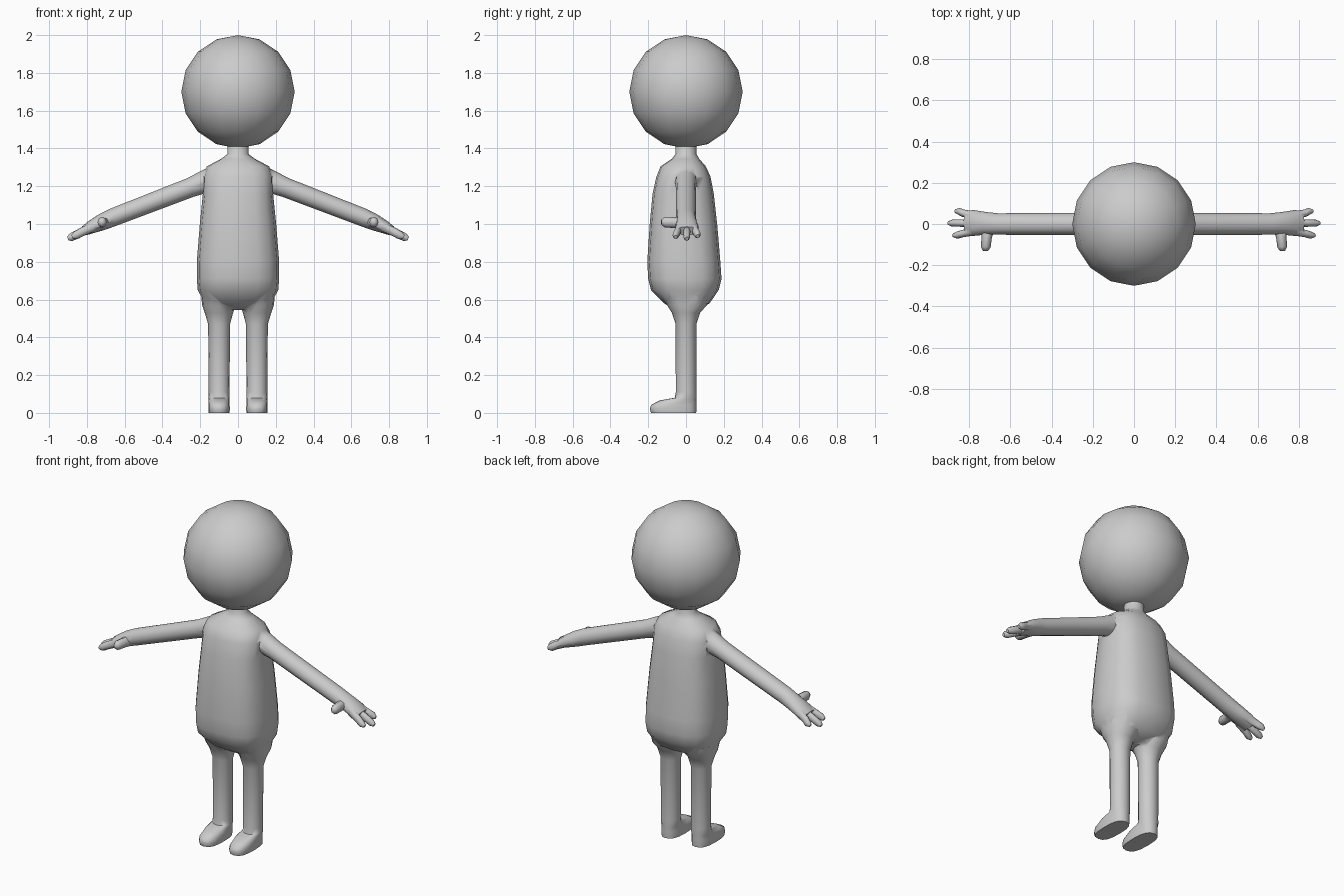
import bpy, bmesh, math
from mathutils import Vector

if "Cube" in bpy.data.objects:
    bpy.data.objects.remove(bpy.data.objects["Cube"])

grey = bpy.data.materials.new("plain_grey")
grey.diffuse_color = (0.6, 0.6, 0.6, 1)
grey.use_nodes = True
grey.node_tree.nodes["Principled BSDF"].inputs["Base Color"].default_value = grey.diffuse_color


def make_object(name, bm):
    bmesh.ops.recalc_face_normals(bm, faces=bm.faces[:])
    mesh = bpy.data.meshes.new(name)
    bm.to_mesh(mesh)
    bm.free()
    mesh.materials.append(grey)
    obj = bpy.data.objects.new(name, mesh)
    bpy.context.collection.objects.link(obj)
    return obj


def skin(name, rings):
    """Join equal-sized point rings into a closed tube."""
    bm = bmesh.new()
    loops = [[bm.verts.new(p) for p in ring] for ring in rings]
    n = len(loops[0])
    for a, b in zip(loops, loops[1:]):
        for i in range(n):
            j = (i + 1) % n
            bm.faces.new((a[i], a[j], b[j], b[i]))
    bm.faces.new(loops[0])
    bm.faces.new(loops[-1])
    return make_object(name, bm)


def flat_ring(z, x0, x1, y0, y1, n=16, power=1.0):
    """Horizontal rounded ring filling the given bounds."""
    def rounded(v):
        return math.copysign(abs(v) ** power, v)
    pts = []
    for i in range(n):
        a = 2 * math.pi * i / n
        pts.append(((x0 + x1) / 2 + rounded(math.cos(a)) * (x1 - x0) / 2,
                    (y0 + y1) / 2 + rounded(math.sin(a)) * (y1 - y0) / 2, z))
    return pts


def limb(name, path, n=10):
    """Tube along points (x, y, z, width, height)."""
    pos = [Vector(p[:3]) for p in path]
    rings = []
    for i, p in enumerate(path):
        d = (pos[min(i + 1, len(pos) - 1)] - pos[max(i - 1, 0)]).normalized()
        side = d.cross(Vector((0, 0, 1))).normalized()
        up = side.cross(d)
        rings.append([pos[i] + side * math.cos(2 * math.pi * k / n) * p[3]
                      + up * math.sin(2 * math.pi * k / n) * p[4] for k in range(n)])
    return skin(name, rings)


def mirrored(points, s):
    return [(p[0] * s,) + tuple(p[1:]) for p in points]


# Head
bm = bmesh.new()
bmesh.ops.create_uvsphere(bm, u_segments=16, v_segments=8, radius=0.3)
bmesh.ops.translate(bm, verts=bm.verts[:], vec=(0, 0, 1.7))
head = make_object("head", bm)

# Torso and neck: height, half width, front, back, corner roundness
torso = [(0.545, 0.10, -0.06, 0.06, 0.9), (0.58, 0.175, -0.115, 0.125, 0.8),
         (0.65, 0.213, -0.185, 0.173, 0.75), (0.71, 0.218, -0.2, 0.188, 0.75),
         (0.80, 0.218, -0.205, 0.182, 0.75), (1.0, 0.202, -0.192, 0.165, 0.75),
         (1.16, 0.186, -0.177, 0.147, 0.75), (1.25, 0.188, -0.157, 0.13, 0.8),
         (1.305, 0.165, -0.135, 0.105, 0.85), (1.345, 0.09, -0.075, 0.07, 0.95),
         (1.37, 0.056, -0.056, 0.056, 1.0), (1.43, 0.054, -0.054, 0.054, 1.0)]
body = skin("body", [flat_ring(z, -w, w, f, b, 16, p) for z, w, f, b, p in torso])

parts = []
for s, side in ((1, "right"), (-1, "left")):
    # Leg flaring into the hip, with the foot drawn out to the front
    leg = [(0.0, 0.045, 0.155, -0.185, 0.054, 0.75), (0.02, 0.043, 0.157, -0.192, 0.055, 0.75),
           (0.042, 0.044, 0.156, -0.185, 0.055, 0.75), (0.066, 0.045, 0.155, -0.14, 0.055, 0.8),
           (0.08, 0.045, 0.155, -0.06, 0.055, 0.95), (0.11, 0.045, 0.155, -0.054, 0.055, 1.0),
           (0.47, 0.042, 0.158, -0.055, 0.055, 1.0), (0.53, 0.026, 0.176, -0.075, 0.075, 1.0),
           (0.57, 0.01, 0.19, -0.10, 0.11, 0.9), (0.62, 0.01, 0.195, -0.12, 0.125, 0.9)]
    parts.append(skin(side + "_leg", [mirrored(flat_ring(z, a, b, c, d, 16, p), s)
                                      for z, a, b, c, d, p in leg]))
    # Arm and flat palm
    arm = [(0.10, 0, 1.25, 0.06, 0.07), (0.18, 0, 1.222, 0.058, 0.06), (0.25, 0, 1.194, 0.054, 0.052),
           (0.66, 0, 1.036, 0.052, 0.048), (0.72, 0.003, 1.01, 0.055, 0.044),
           (0.78, 0.005, 0.982, 0.063, 0.034), (0.815, 0.005, 0.963, 0.058, 0.026)]
    parts.append(limb(side + "_arm", mirrored(arm, s), 12))
    # Three spread fingers
    for y0, y1, end in ((-0.037, -0.055, 0.87), (0.005, 0.004, 0.893), (0.043, 0.062, 0.86)):
        drop = 0.975 - (end - 0.78) * 0.4
        parts.append(limb(side + "_finger", mirrored(
            [(0.77, y0, 0.983, 0.018, 0.024), (0.83, (y0 + y1) / 2, 0.956, 0.018, 0.023),
             (end - 0.01, y1, drop, 0.017, 0.021), (end + 0.008, y1, drop - 0.008, 0.009, 0.011)], s), 8))
    # Thumb
    parts.append(limb(side + "_thumb", mirrored(
        [(0.71, -0.02, 1.005, 0.034, 0.03), (0.715, -0.065, 1.008, 0.025, 0.029),
         (0.72, -0.112, 1.01, 0.024, 0.028), (0.721, -0.131, 1.01, 0.012, 0.014)], s), 8))

# Fuse the limbs with the torso into one skin
for part in parts:
    mod = body.modifiers.new("fuse", 'BOOLEAN')
    mod.operation = 'UNION'
    mod.solver = 'EXACT'
    mod.object = part
    bpy.context.view_layer.objects.active = body
    bpy.ops.object.modifier_apply(modifier=mod.name)
    bpy.data.objects.remove(part)

# Smooth shading
for obj in (head, body):
    bpy.ops.object.select_all(action='DESELECT')
    obj.select_set(True)
    bpy.context.view_layer.objects.active = obj
    bpy.ops.object.shade_smooth_by_angle(angle=math.radians(60))
